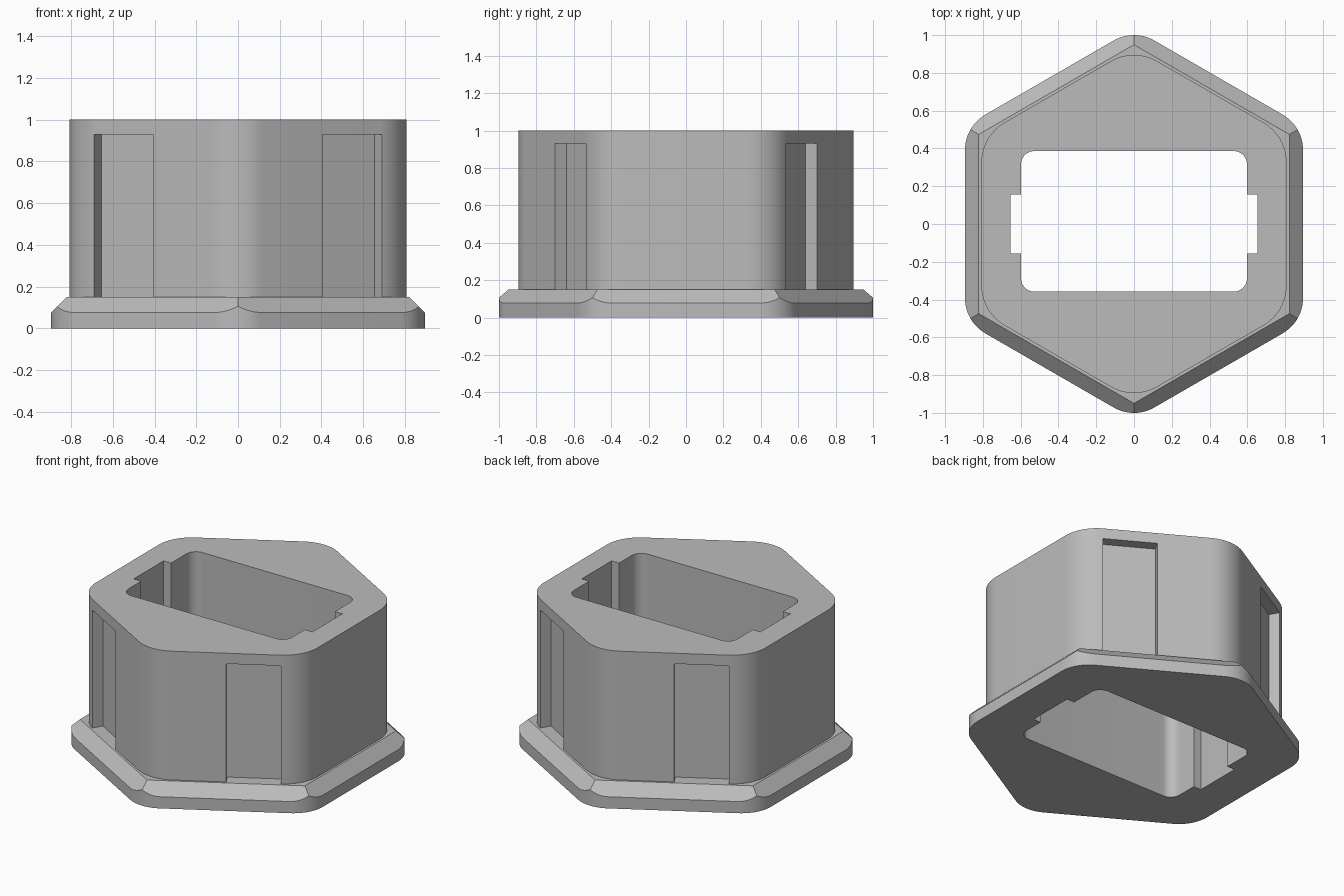
import bpy
import bmesh
from math import cos, sin, radians, pi
from mathutils import Vector

# Remove the default cube only
if "Cube" in bpy.data.objects:
    bpy.data.objects.remove(bpy.data.objects["Cube"], do_unlink=True)

BASE_APOTHEM, BODY_APOTHEM, RIM_APOTHEM = 0.895, 0.808, 0.822
BASE_TOP, BODY_TOP = 0.15, 1.0
SLOT_DEPTH, SLOT_WIDTH, SLOT_TOP = 0.07, 0.33, 0.93

grey = bpy.data.materials.new("plain grey")
grey.use_nodes = True
grey.diffuse_color = (0.5, 0.5, 0.5, 1)
grey.node_tree.nodes["Principled BSDF"].inputs["Base Color"].default_value = (0.5, 0.5, 0.5, 1)


def direction(angle):
    return Vector((cos(angle), sin(angle)))


def arc(centre, radius, middle, sweep, steps=12):
    return [centre + direction(middle + sweep * (i / steps - 0.5)) * radius
            for i in range(steps + 1)]


def rounded_hexagon(apothem, radius):
    points = []
    for k in range(6):
        angle = radians(30 + 60 * k)
        centre = direction(angle) * (apothem - radius) / cos(pi / 6)
        points += arc(centre, radius, angle, pi / 3)
    return points


def rounded_rectangle(half_x, half_y, radius, offset_y):
    points = []
    for sx, sy, angle in ((1, 1, 45), (-1, 1, 135), (-1, -1, 225), (1, -1, 315)):
        centre = Vector((sx * (half_x - radius), sy * (half_y - radius) + offset_y))
        points += arc(centre, radius, radians(angle), pi / 2)
    return points


def prism(name, outline, bottom, top):
    bm = bmesh.new()
    low = bm.faces.new([bm.verts.new((p.x, p.y, bottom)) for p in outline])
    walls = bmesh.ops.extrude_face_region(bm, geom=[low], use_keep_orig=True)["geom"]
    raised = [v for v in walls if isinstance(v, bmesh.types.BMVert)]
    bmesh.ops.translate(bm, verts=raised, vec=(0, 0, top - bottom))
    bmesh.ops.recalc_face_normals(bm, faces=bm.faces)
    mesh = bpy.data.meshes.new(name)
    bm.to_mesh(mesh)
    bm.free()
    mesh.materials.append(grey)
    obj = bpy.data.objects.new(name, mesh)
    bpy.context.collection.objects.link(obj)
    return obj


def cut(obj, cutter):
    cutter.hide_render = True
    mod = obj.modifiers.new("cut", 'BOOLEAN')
    mod.operation, mod.solver, mod.object = 'DIFFERENCE', 'EXACT', cutter
    bpy.context.view_layer.update()
    result = bpy.data.meshes.new_from_object(obj.evaluated_get(bpy.context.evaluated_depsgraph_get()))
    obj.modifiers.clear()
    obj.data = result
    bpy.data.objects.remove(cutter, do_unlink=True)


def cut_opening(obj):
    # Rounded through opening with a key notch at each end
    cut(obj, prism("opening_cutter", rounded_rectangle(0.598, 0.372, 0.07, 0.014), -0.1, 1.1))
    notch = [Vector((sx * 0.653, sy * 0.156)) for sx, sy in ((1, 1), (-1, 1), (-1, -1), (1, -1))]
    cut(obj, prism("notch_cutter", notch, -0.1, 1.1))


def finish(obj):
    bpy.ops.object.select_all(action='DESELECT')
    obj.select_set(True)
    bpy.context.view_layer.objects.active = obj
    bpy.ops.object.shade_smooth_by_angle(angle=radians(25))


# Flange: rounded prism trimmed by six sloping planes that meet in mitred corners
flange = prism("base_flange", rounded_hexagon(BASE_APOTHEM, 0.216), 0, BASE_TOP)
bm = bmesh.new()
bm.from_mesh(flange.data)
for k in range(6):
    n = direction(radians(60 * k))
    bmesh.ops.bisect_plane(bm, geom=bm.verts[:] + bm.edges[:] + bm.faces[:],
                           plane_co=(n.x * RIM_APOTHEM, n.y * RIM_APOTHEM, BASE_TOP),
                           plane_no=(n.x, n.y, 1), clear_outer=True)
    bmesh.ops.holes_fill(bm, edges=[e for e in bm.edges if e.is_boundary], sides=0)
bmesh.ops.recalc_face_normals(bm, faces=bm.faces)
bm.to_mesh(flange.data)
bm.free()
cut_opening(flange)
finish(flange)

# Body: rounded hexagonal block with a shallow slot in each slanted face
body = prism("hexagonal_body", rounded_hexagon(BODY_APOTHEM, 0.245), BASE_TOP, BODY_TOP)
cut_opening(body)
normal, along = direction(pi / 3), direction(-pi / 6)
for sx in (1, -1):
    for sy in (1, -1):
        corners = [normal * (BODY_APOTHEM + depth) + along * run
                   for depth, run in ((-SLOT_DEPTH, 0), (-SLOT_DEPTH, SLOT_WIDTH),
                                      (0.1, SLOT_WIDTH), (0.1, 0))]
        outline = [Vector((p.x * sx, p.y * sy)) for p in corners]
        cut(body, prism("slot_cutter", outline, 0.1, SLOT_TOP))
finish(body)
